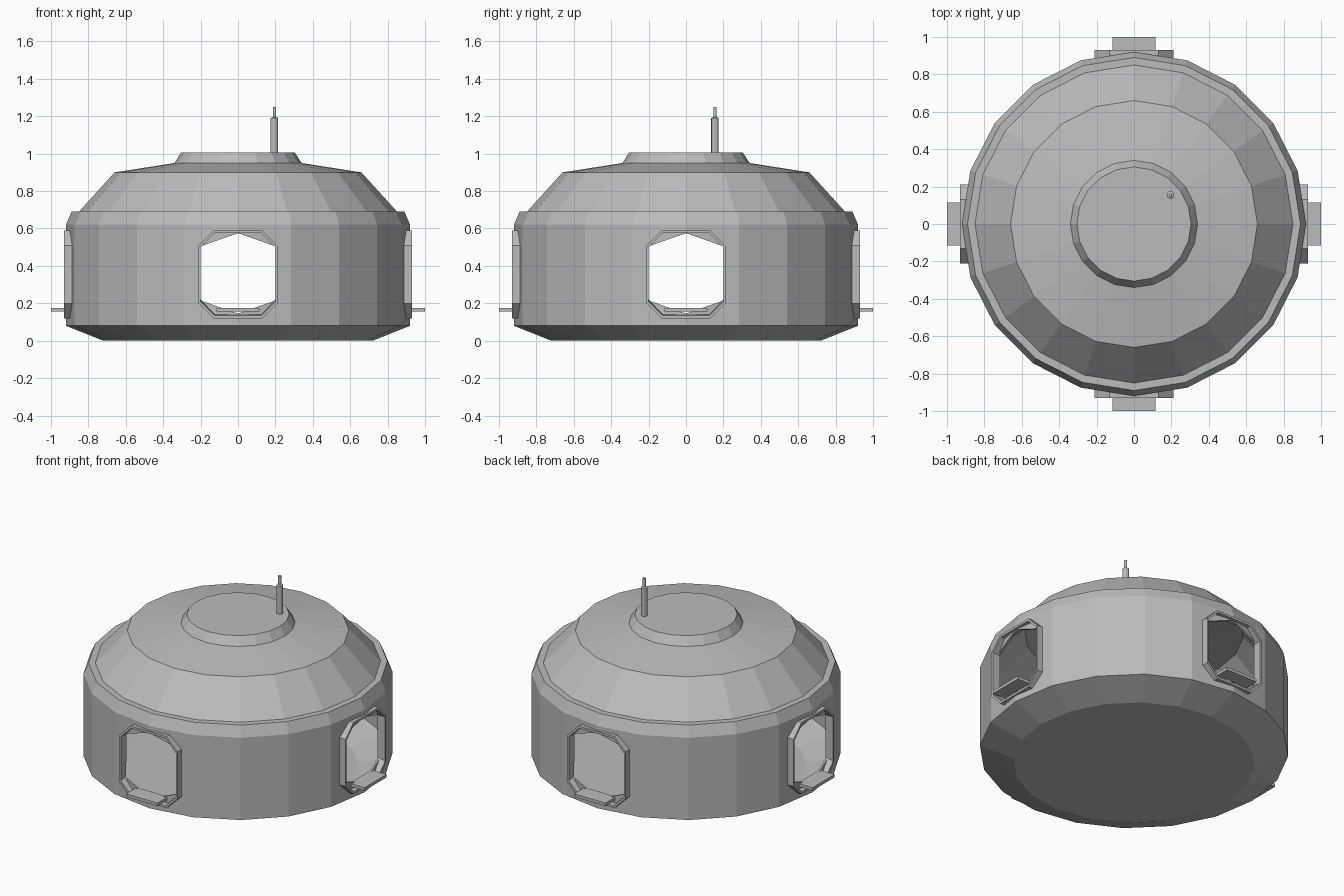
import bpy, bmesh
from math import sin, cos, pi
from mathutils import Matrix

if "Cube" in bpy.data.objects:
    bpy.data.objects.remove(bpy.data.objects["Cube"], do_unlink=True)

grey = bpy.data.materials.new("plain grey")
grey.use_nodes = True
grey.diffuse_color = (0.5, 0.5, 0.5, 1)
grey.node_tree.nodes["Principled BSDF"].inputs["Base Color"].default_value = grey.diffuse_color


def finish(name, bm):
    bmesh.ops.recalc_face_normals(bm, faces=bm.faces)
    mesh = bpy.data.meshes.new(name)
    bm.to_mesh(mesh)
    bm.free()
    mesh.materials.append(grey)
    ob = bpy.data.objects.new(name, mesh)
    bpy.context.collection.objects.link(ob)
    return ob


def lathe(name, profile, sides, x=0, y=0):
    """Stack rings of (radius, height) and close both ends."""
    bm = bmesh.new()
    rings = [[bm.verts.new((x + r * cos(2 * pi * i / sides), y + r * sin(2 * pi * i / sides), z))
              for i in range(sides)] for r, z in profile]
    for a, b in zip(rings, rings[1:]):
        for i in range(sides):
            j = (i + 1) % sides
            bm.faces.new((a[i], a[j], b[j], b[i]))
    bm.faces.new(rings[0])
    bm.faces.new(rings[-1])
    return finish(name, bm)


def octagon(half, low, high, cut):
    right = [(half - cut, low), (half, low + cut), (half, high - cut), (half - cut, high)]
    return right + [(-x, z) for x, z in reversed(right)]


def prism(name, outline, y0, y1):
    bm = bmesh.new()
    face = bm.faces.new([bm.verts.new((x, y0, z)) for x, z in outline])
    new = bmesh.ops.extrude_face_region(bm, geom=[face])["geom"]
    bmesh.ops.translate(bm, vec=(0, y1 - y0, 0),
                        verts=[v for v in new if isinstance(v, bmesh.types.BMVert)])
    return finish(name, bm)


def window_frame(name):
    """Octagonal ring, with the inner edge tapering inwards."""
    loops = [(octagon(0.21, 0.12, 0.59, 0.08), -0.88), (octagon(0.21, 0.12, 0.59, 0.08), -0.93),
             (octagon(0.20, 0.135, 0.575, 0.075), -0.93), (octagon(0.20, 0.145, 0.575, 0.075), -0.88)]
    bm = bmesh.new()
    rings = [[bm.verts.new((x, y, z)) for x, z in outline] for outline, y in loops]
    for a, b in zip(rings, rings[1:] + rings[:1]):
        for i in range(8):
            j = (i + 1) % 8
            bm.faces.new((a[i], a[j], b[j], b[i]))
    return finish(name, bm)


# Hollow twenty-sided dome with a ledge below the roof
dome = lathe("dome", [(0.72, 0), (0.92, 0.08), (0.92, 0.62), (0.89, 0.69), (0.85, 0.69),
                      (0.66, 0.9), (0.34, 0.95), (0.305, 1.005)], 20)
shell = dome.modifiers.new("shell", "SOLIDIFY")
shell.thickness = 0.015
shell.offset = -1

# Openings cut through the wall on all four sides
opening = [(0, 0.145), (0.2, 0.215), (0.2, 0.505), (0, 0.575), (-0.2, 0.505), (-0.2, 0.215)]
for k, side in enumerate(("front", "left", "back", "right")):
    turn = Matrix.Rotation(k * pi / 2, 4, "Z")
    cutter = prism(side + "_cutter", opening, -1.1, -0.75)
    cutter.hide_render = True
    cutter.hide_set(True)
    cutter.display_type = "WIRE"
    frame = window_frame(side + "_window_frame")
    sill = prism(side + "_sill", [(-0.115, 0.155), (0.115, 0.155), (0.115, 0.175), (-0.115, 0.175)],
                 -1.0, -0.89)
    for ob in (cutter, frame, sill):
        ob.data.transform(turn)
    cut = dome.modifiers.new(side + "_opening", "BOOLEAN")
    cut.operation = "DIFFERENCE"
    cut.solver = "EXACT"
    cut.object = cutter

# Apply the cuts so that the cutters can go
bpy.context.view_layer.update()
cut_mesh = bpy.data.meshes.new_from_object(dome.evaluated_get(bpy.context.evaluated_depsgraph_get()))
dome.modifiers.clear()
dome.data = cut_mesh
for side in ("front", "left", "back", "right"):
    bpy.data.objects.remove(bpy.data.objects[side + "_cutter"], do_unlink=True)

# Stepped mast on the roof
lathe("mast", [(0.02, 1.0), (0.02, 1.19), (0.009, 1.195), (0.009, 1.25)], 12, 0.195, 0.155)
